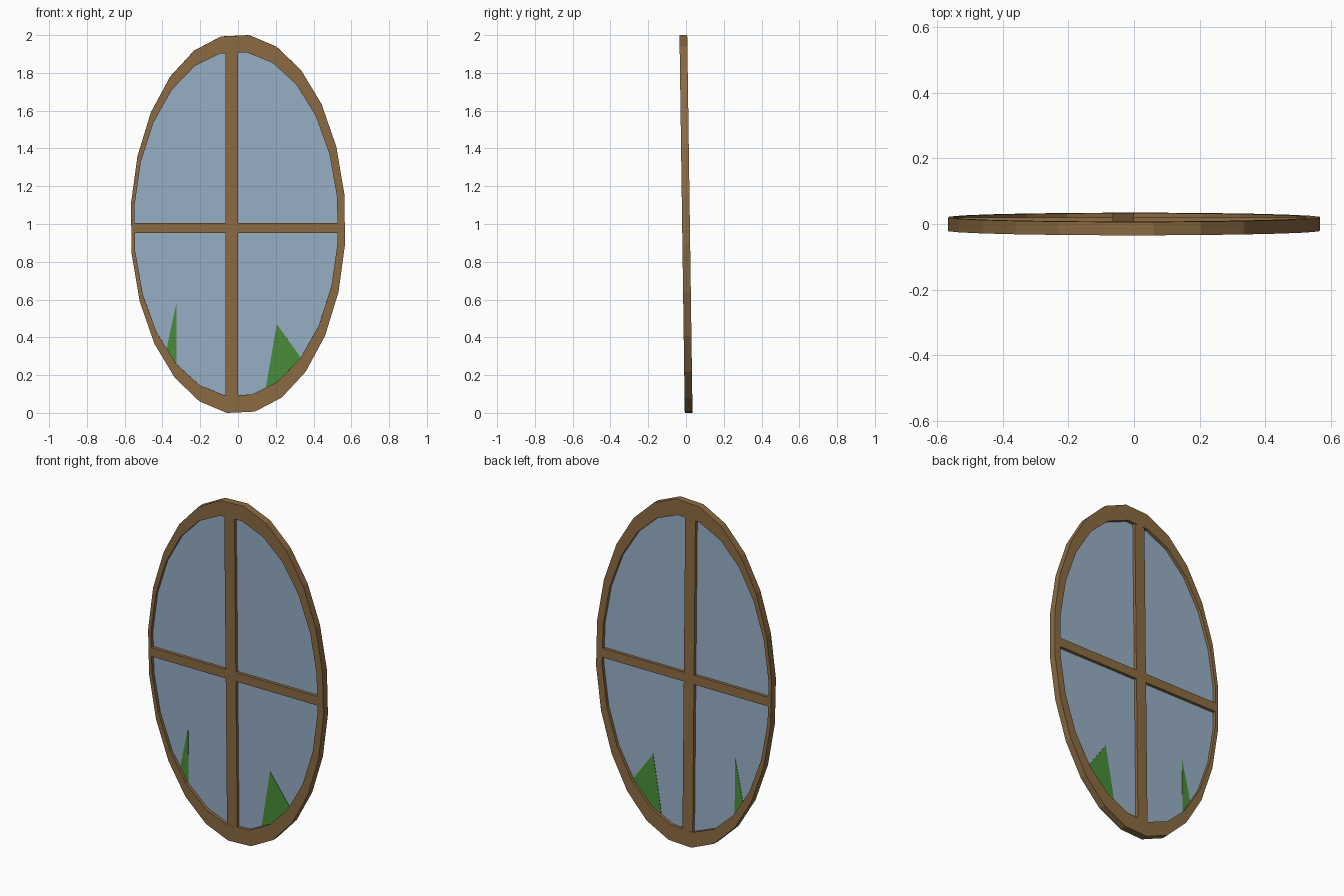
import bpy, bmesh, math
from mathutils import Matrix

if "Cube" in bpy.data.objects:
    bpy.data.objects.remove(bpy.data.objects["Cube"])

LEAN = Matrix.Translation((0, 0, 1)) @ Matrix.Rotation(0.014, 4, 'X')
DEPTH = 0.041


def material(name, rgb):
    m = bpy.data.materials.new(name)
    m.diffuse_color = (*rgb, 1)
    m.use_nodes = True
    m.node_tree.nodes["Principled BSDF"].inputs["Base Color"].default_value = m.diffuse_color
    return m


wood = material("brown wood", (0.26, 0.147, 0.055))
glass = material("pale blue glass", (0.315, 0.43, 0.56))
green = material("grass green", (0.066, 0.27, 0.04))


def oval(cx, rx, rz, n=24):
    angles = [math.radians(6 + 360 * i / n) for i in range(n)]
    return [(cx + rx * math.sin(t), rz * math.cos(t)) for t in angles]


def finish(name, bm, mat):
    bmesh.ops.recalc_face_normals(bm, faces=bm.faces)
    bm.transform(LEAN)
    me = bpy.data.meshes.new(name)
    bm.to_mesh(me)
    bm.free()
    me.materials.append(mat)
    ob = bpy.data.objects.new(name, me)
    bpy.context.collection.objects.link(ob)


def plate(name, outline, depth, mat):
    # flat outline in x and z, given thickness along y
    bm = bmesh.new()
    loops = [[bm.verts.new((x, y, z)) for x, z in outline] for y in (-depth / 2, depth / 2)]
    bm.faces.new(loops[0])
    bm.faces.new(loops[1])
    n = len(outline)
    for i in range(n):
        j = (i + 1) % n
        bm.faces.new((loops[0][i], loops[0][j], loops[1][j], loops[1][i]))
    finish(name, bm, mat)


def ring(name, outer, inner, depth, mat):
    # four loops around a rectangular cross-section
    bm = bmesh.new()
    h = depth / 2
    loops = [[bm.verts.new((x, y, z)) for x, z in o]
             for o, y in ((outer, -h), (outer, h), (inner, h), (inner, -h))]
    n = len(outer)
    for k in range(4):
        a, b = loops[k], loops[(k + 1) % 4]
        for i in range(n):
            j = (i + 1) % n
            bm.faces.new((a[i], a[j], b[j], b[i]))
    finish(name, bm, mat)


def bar(name, x0, x1, z0, z1, depth):
    plate(name, [(x0, z0), (x1, z0), (x1, z1), (x0, z1)], depth, wood)


# oval frame and pane
ring("oval_frame", oval(0, 0.57, 1.0055), oval(-0.01, 0.541, 0.914), DEPTH, wood)
plate("glass_pane", oval(-0.005, 0.552, 0.95), 0.004, glass)

# crossing bars
bar("upright_bar", -0.066, 0.0, -0.95, 0.95, DEPTH - 0.001)
bar("cross_bar", -0.558, 0.55, -0.048, 0.005, DEPTH - 0.002)

# grass blades showing on both sides of the pane
plate("left_grass_blade", [(-0.325, -0.415), (-0.325, -0.75), (-0.383, -0.68)], 0.008, green)
plate("right_grass_blade", [(0.205, -0.53), (0.338, -0.715), (0.235, -0.84), (0.145, -0.88)], 0.008, green)
